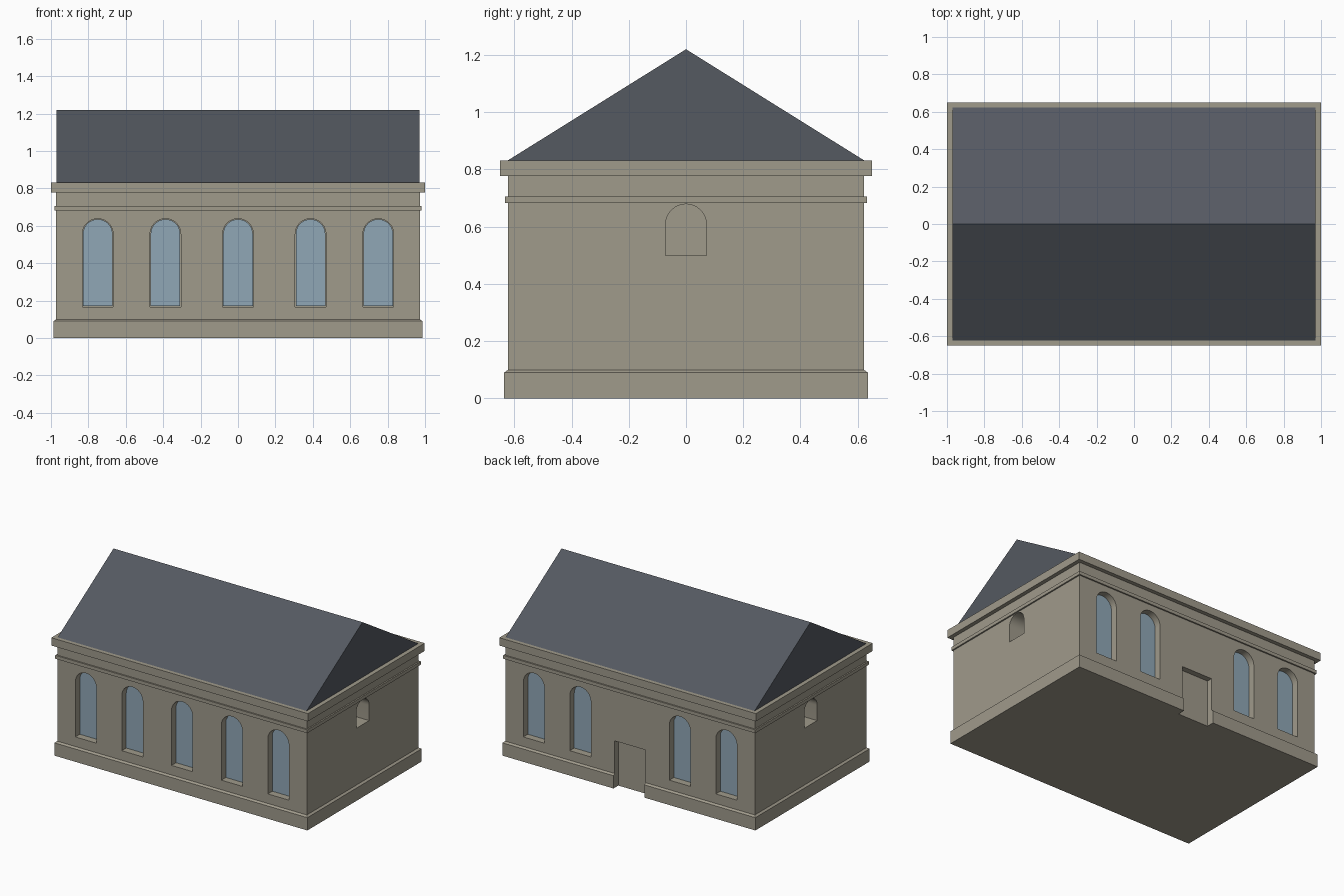
import bpy, bmesh, math
from mathutils import Matrix

if "Cube" in bpy.data.objects:
    bpy.data.objects.remove(bpy.data.objects["Cube"])

HX, HY, EAVE, RIDGE = 0.972, 0.622, 0.832, 1.22   # wall half sizes and roof heights


def material(name, rgb):
    m = bpy.data.materials.new(name)
    m.diffuse_color = (*rgb, 1)
    m.use_nodes = True
    m.node_tree.nodes["Principled BSDF"].inputs["Base Color"].default_value = m.diffuse_color
    return m


stone = material("stone", (0.35, 0.325, 0.26))
slate = material("slate", (0.09, 0.10, 0.12))
glass = material("glass", (0.28, 0.39, 0.47))


def finish(name, bm, mat=None):
    bmesh.ops.recalc_face_normals(bm, faces=bm.faces)
    me = bpy.data.meshes.new(name)
    bm.to_mesh(me)
    bm.free()
    ob = bpy.data.objects.new(name, me)
    bpy.context.collection.objects.link(ob)
    if mat:
        me.materials.append(mat)
    return ob


def prism(bm, outline, near, far, turn=0.0):
    """Extrude an (across, z) outline along -y between two distances, turned about z."""
    rot = Matrix.Rotation(turn, 4, 'Z')
    base = bm.faces.new([bm.verts.new((x, -near, z)) for x, z in outline])
    new = bmesh.ops.extrude_face_region(bm, geom=[base], use_keep_orig=True)
    moved = [v for v in new["geom"] if isinstance(v, bmesh.types.BMVert)]
    bmesh.ops.translate(bm, verts=moved, vec=(0, near - far, 0))
    bmesh.ops.transform(bm, matrix=rot, verts=list(base.verts) + moved)


def arch(cx, r, bottom, top, n=18):
    spring = top - r
    pts = [(cx - r, bottom), (cx + r, bottom)]
    return pts + [(cx + r * math.cos(math.pi * i / n), spring + r * math.sin(math.pi * i / n))
                  for i in range(n + 1)]


# Walls with plinth, string course and cornice: (projection, height) rings
profile = [(0.014, 0), (0.014, 0.09), (0, 0.10), (0, 0.682), (0.01, 0.682),
           (0.01, 0.706), (0, 0.706), (0, 0.777), (0.028, 0.777), (0.028, EAVE)]
bm = bmesh.new()
rings = [[bm.verts.new((sx * (HX + o), sy * (HY + o), z))
          for sx, sy in ((-1, -1), (1, -1), (1, 1), (-1, 1))] for o, z in profile]
for a, b in zip(rings, rings[1:]):
    for i in range(4):
        j = (i + 1) % 4
        bm.faces.new((a[i], a[j], b[j], b[i]))
bm.faces.new(rings[0])
bm.faces.new(rings[-1])
walls = finish("walls", bm, stone)

# Window positions: five in front, four at the back around the door
windows = [(x, 0.0) for x in (-0.75, -0.388, 0, 0.388, 0.75)]
windows += [(x, math.pi) for x in (-0.75, -0.388, 0.388, 0.75)]

# Recesses for windows, door and gable-end niches
bm = bmesh.new()
for x, turn in windows:
    prism(bm, arch(x, 0.082, 0.167, 0.638), HY - 0.055, HY + 0.1, turn)
prism(bm, [(-0.12, -0.1), (0.12, -0.1), (0.12, 0.33), (-0.12, 0.33)], HY - 0.04, HY + 0.1, math.pi)
for turn in (math.pi / 2, -math.pi / 2):
    prism(bm, arch(0, 0.0715, 0.50, 0.679), HX - 0.12, HX + 0.1, turn)
cutter = finish("opening_cutter", bm)
cutter.hide_render = True

cut = walls.modifiers.new("openings", 'BOOLEAN')
cut.operation, cut.solver, cut.object = 'DIFFERENCE', 'EXACT', cutter
bpy.context.view_layer.objects.active = walls
walls.select_set(True)
bpy.ops.object.modifier_apply(modifier=cut.name)
bpy.data.objects.remove(cutter)
bpy.ops.object.shade_smooth_by_angle(angle=math.radians(25))

# Window panes set back in the recesses
bm = bmesh.new()
for x, turn in windows:
    prism(bm, arch(x, 0.079, 0.17, 0.635), HY - 0.056, HY - 0.045, turn)
finish("window_panes", bm, glass)

# Gabled roof
bm = bmesh.new()
prism(bm, [(-HY, EAVE), (HY, EAVE), (0, RIDGE)], -0.97, 0.97, math.pi / 2)
finish("roof", bm, slate)
